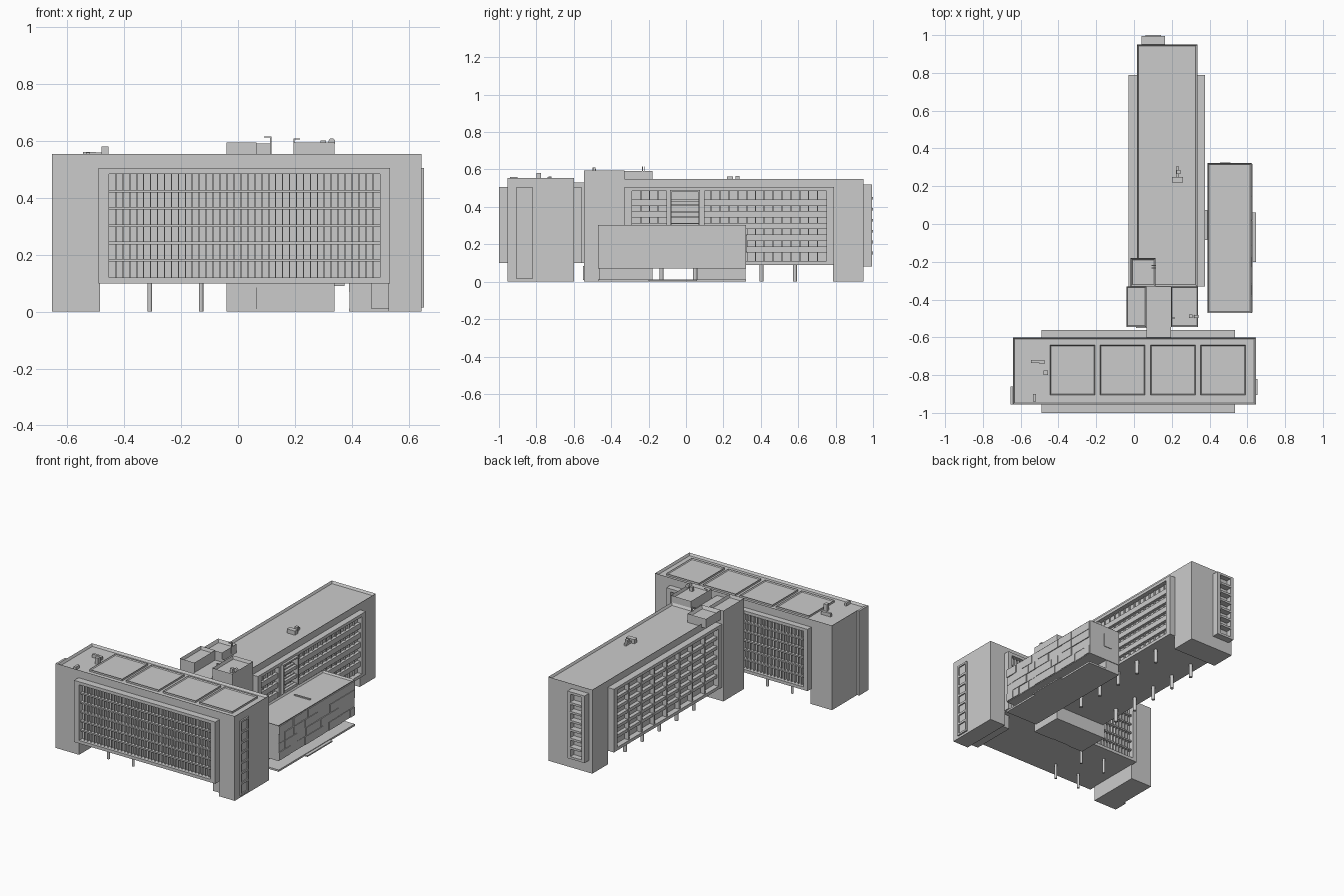
import bpy, bmesh, math, random
from mathutils import Matrix, Vector

random.seed(4)


def finish(name, bm):
    me = bpy.data.meshes.new(name)
    bm.to_mesh(me)
    bm.free()
    ob = bpy.data.objects.new(name, me)
    bpy.context.collection.objects.link(ob)
    return ob


def add_box(bm, x0, x1, y0, y1, z0, z1):
    m = Matrix.Translation(((x0 + x1) / 2, (y0 + y1) / 2, (z0 + z1) / 2)) @ \
        Matrix.Diagonal((abs(x1 - x0), abs(y1 - y0), abs(z1 - z0), 1))
    return bmesh.ops.create_cube(bm, size=1, matrix=m)["verts"]


def boxes(name, *dims):
    bm = bmesh.new()
    for d in dims:
        add_box(bm, *d)
    return finish(name, bm)


def tray(name, dims, rim=0.012, depth=0.015):
    """Block whose flat roof sits below a parapet."""
    bm = bmesh.new()
    add_box(bm, *dims)
    top = max(bm.faces, key=lambda f: f.calc_center_median().z)
    bmesh.ops.inset_region(bm, faces=[top], thickness=rim)
    bmesh.ops.translate(bm, verts=top.verts, vec=(0, 0, -depth))
    return finish(name, bm)


def facade(name, place, u, z, d, bu, bz, cols, rows, fin, slab, fin_in, slab_in):
    """Projecting frame with recessed wall, vertical fins and floor bands.
    place(u0, u1, d0, d1) maps wall coordinates to x and y ranges."""
    bm = bmesh.new()

    def put(u0, u1, d0, d1, z0, z1):
        add_box(bm, *place(u0, u1, d0, d1), z0, z1)
    (u0, u1), (z0, z1) = u, z
    a, b, lo, hi = u0 + bu, u1 - bu, z0 + bz, z1 - bz
    put(u0, a, 0, d, z0, z1)
    put(b, u1, 0, d, z0, z1)
    put(a, b, 0, d, z0, lo)
    put(a, b, 0, d, hi, z1)
    put(a, b, 0, d * 0.2, lo, hi)
    for i in range(1, cols):
        c = a + (b - a) * i / cols
        put(c - fin / 2, c + fin / 2, 0, d * fin_in, lo, hi)
    for i in range(1, rows):
        c = lo + (hi - lo) * i / rows
        put(a, b, 0, d * slab_in, c - slab / 2, c + slab / 2)
    return finish(name, bm)


def wall(axis, base, sign):
    if axis == "y":
        return lambda u0, u1, d0, d1: (u0, u1, base + sign * d0, base + sign * d1)
    return lambda u0, u1, d0, d1: (base + sign * d0, base + sign * d1, u0, u1)


def columns(name, xs, ys, top, r=0.011):
    bm = bmesh.new()
    for x in xs:
        for y in ys:
            bmesh.ops.create_cone(bm, cap_ends=True, segments=12, radius1=r, radius2=r,
                                  depth=top, matrix=Matrix.Translation((x, y, top / 2)))
    return finish(name, bm)


# Front slab block, raised on two end legs and columns
tray("front_block", (-0.64, 0.645, -0.955, -0.60, 0.10, 0.555))
boxes("front_legs", (-0.64, -0.485, -0.955, -0.60, 0, 0.10), (0.53, 0.645, -0.955, -0.60, 0, 0.10))
boxes("front_left_corner_pier", (-0.655, -0.64, -0.955, -0.86, 0, 0.555))
boxes("entrance_box", (0.47, 0.53, -0.93, -0.63, 0.01, 0.10))
columns("front_columns", (-0.31, -0.13), (-0.90, -0.66), 0.10, 0.008)

# Front and rear window grids of the front block
facade("front_window_grid", wall("y", -0.955, -1), (-0.49, 0.535), (0.10, 0.505), 0.045,
       0.036, 0.02, 39, 6, 0.004, 0.009, 0.6, 0.72)
facade("rear_window_grid_west", wall("y", -0.60, 1), (-0.49, 0.065), (0.10, 0.505), 0.04,
       0.03, 0.02, 20, 6, 0.004, 0.009, 0.6, 0.72)
facade("rear_window_grid_east", wall("y", -0.60, 1), (0.195, 0.535), (0.10, 0.505), 0.04,
       0.03, 0.02, 12, 6, 0.004, 0.009, 0.6, 0.72)
facade("end_window_strip", wall("x", 0.645, 1), (-0.905, -0.82), (0.015, 0.505), 0.01,
       0.012, 0.012, 1, 7, 0, 0.014, 0, 1)

# Four raised roof panels with thin rims, and roof plant
for i, x in enumerate((-0.445, -0.18, 0.088, 0.353)):
    tray("front_roof_panel_%d" % i, (x, x + 0.238, -0.905, -0.64, 0.535, 0.552), 0.008, 0.006)
boxes("front_roof_plant", (-0.545, -0.50, -0.735, -0.72, 0.54, 0.562),
      (-0.50, -0.475, -0.74, -0.72, 0.54, 0.56), (-0.48, -0.456, -0.80, -0.775, 0.54, 0.582),
      (-0.535, -0.52, -0.94, -0.90, 0.54, 0.56))

# Link and service core with two roof towers
boxes("link", (0.065, 0.195, -0.61, -0.54, 0.10, 0.53))
boxes("core_centre", (0.06, 0.20, -0.54, -0.33, 0, 0.53))
tray("core_tower_west", (-0.04, 0.065, -0.545, -0.33, 0, 0.595), 0.009, 0.02)
tray("core_tower_east", (0.195, 0.34, -0.545, -0.33, 0, 0.595), 0.009, 0.02)
tray("roof_lift_room", (-0.018, 0.115, -0.33, -0.18, 0.53, 0.592), 0.014, 0.02)
facade("core_door", wall("y", -0.545, -1), (0.01, 0.065), (0.01, 0.085), 0.005,
       0.005, 0.005, 1, 1, 0, 0, 0, 0)

# Thin ladder rails and vent on the towers
boxes("roof_ladder_rails", (0.112, 0.117, -0.235, -0.231, 0.55, 0.617),
      (0.112, 0.117, -0.222, -0.218, 0.55, 0.617), (0.092, 0.117, -0.235, -0.231, 0.613, 0.617),
      (0.092, 0.117, -0.222, -0.218, 0.613, 0.617), (0.195, 0.198, -0.50, -0.496, 0.56, 0.61),
      (0.195, 0.218, -0.50, -0.496, 0.606, 0.61), (0.29, 0.31, -0.498, -0.48, 0.575, 0.602))
bm = bmesh.new()
bmesh.ops.create_cone(bm, cap_ends=True, segments=16, radius1=0.012, radius2=0.012, depth=0.014,
                      matrix=Matrix.Translation((0.33, -0.49, 0.598)) @ Matrix.Rotation(math.pi / 2, 4, 'X'))
finish("roof_fan", bm)

# Long rear wing, with solid end block
tray("rear_wing", (0.015, 0.335, -0.33, 0.95, 0.09, 0.55))
boxes("rear_end_base", (0.015, 0.335, 0.785, 0.95, 0, 0.09))
columns("rear_columns", (0.035, 0.315), [-0.13 + 0.178 * i for i in range(5)], 0.09)
facade("rear_wing_west_grid", wall("x", 0.015, -1), (-0.33, 0.79), (0.09, 0.505), 0.045,
       0.035, 0.02, 8, 6, 0.012, 0.02, 0.85, 0.75)
facade("rear_wing_east_bands", wall("x", 0.335, 1), (-0.33, 0.79), (0.09, 0.505), 0.04,
       0.04, 0.02, 22, 6, 0.007, 0.034, 0.42, 0.7)
facade("rear_end_window_strip", wall("y", 0.95, 1), (0.04, 0.165), (0.08, 0.52), 0.045,
       0.022, 0.015, 1, 7, 0, 0.014, 0, 1.1)
boxes("rear_roof_plant", (0.20, 0.26, 0.22, 0.25, 0.535, 0.562), (0.222, 0.238, 0.25, 0.305, 0.535, 0.55),
      (0.225, 0.245, 0.265, 0.285, 0.535, 0.565))

# Projecting stair bay on the east side of the wing
facade("stair_bay", wall("x", 0.335, 1), (-0.085, 0.075), (0.11, 0.49), 0.055,
       0.008, 0.01, 1, 6, 0, 0.022, 0, 0.85)
boxes("bay_piers", (0.34, 0.372, -0.105, -0.085, 0.11, 0.485), (0.34, 0.372, 0.075, 0.10, 0.11, 0.485))

# Low annex with overhanging upper storey on a ground plate
tray("annex_upper", (0.39, 0.622, -0.47, 0.322, 0.07, 0.302), 0.01, 0.012)
boxes("annex_ground_walls", (0.392, 0.49, -0.465, -0.18, 0.01, 0.07), (0.392, 0.49, 0.06, 0.318, 0.01, 0.07))
boxes("annex_ground_plate", (0.39, 0.625, -0.47, 0.32, 0, 0.012), (0.625, 0.645, -0.20, 0.06, 0, 0.008))
boxes("annex_roof_bar", (0.44, 0.555, -0.047, -0.037, 0.288, 0.297))
boxes("annex_end_window", (0.455, 0.51, 0.322, 0.326, 0.16, 0.25))

# Staggered cladding panels on the annex long side
bm = bmesh.new()
for row in range(4):
    z, y = 0.073 + row * 0.0565, -0.468
    while y < 0.318:
        w = random.choice((0.06, 0.09, 0.13))
        end = 0.32 if y + w > 0.28 else y + w
        add_box(bm, 0.62, random.choice((0.624, 0.628)), y, end - 0.003, z, z + 0.0535)
        y = end
finish("annex_cladding", bm)
